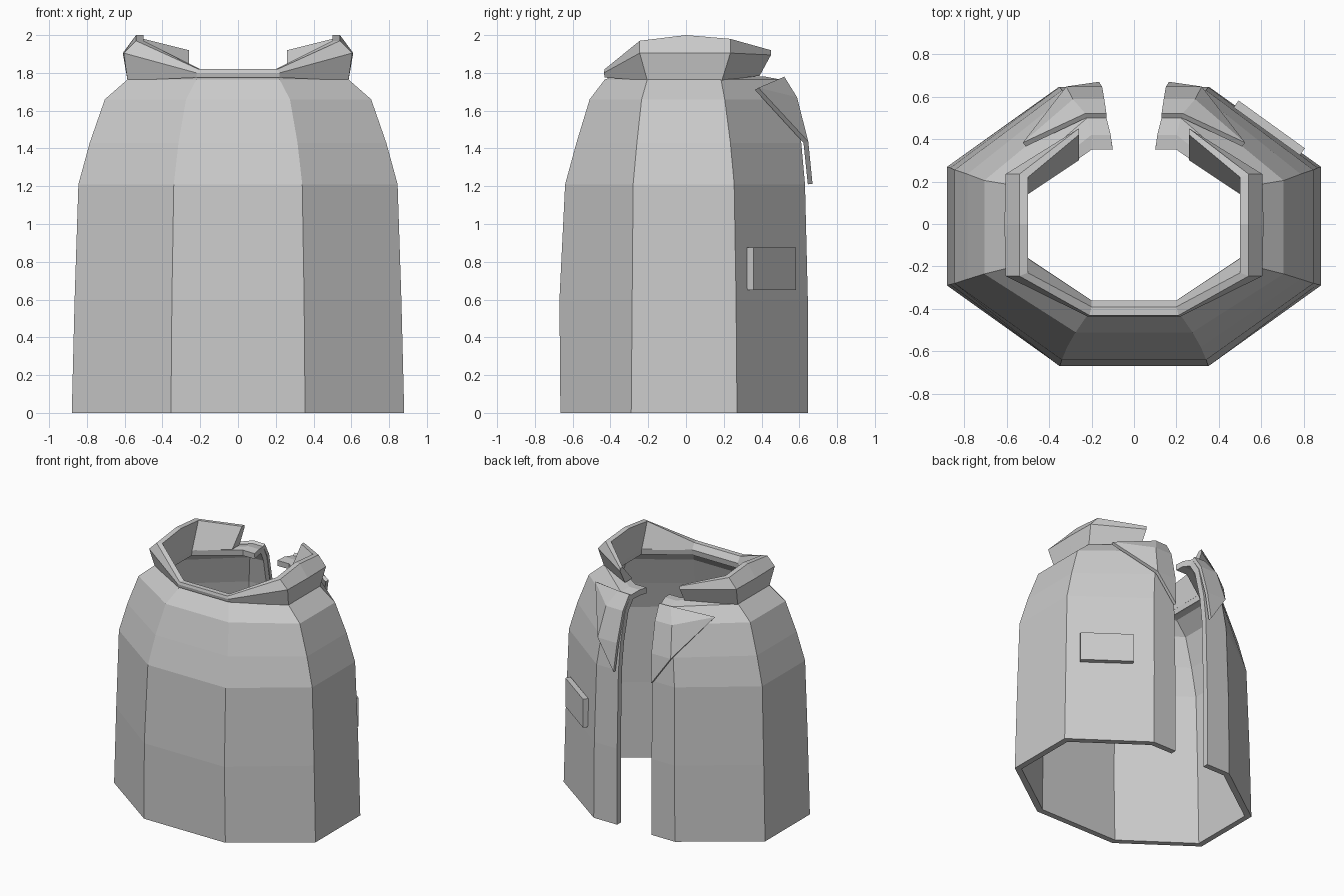
import bpy, bmesh, math

if "Cube" in bpy.data.objects:
    bpy.data.objects.remove(bpy.data.objects["Cube"])


def make_object(name, verts, faces, recalc=False):
    mesh = bpy.data.meshes.new(name)
    mesh.from_pydata(verts, [], faces)
    if recalc:
        bm = bmesh.new()
        bm.from_mesh(mesh)
        bmesh.ops.recalc_face_normals(bm, faces=bm.faces)
        bm.to_mesh(mesh)
        bm.free()
    ob = bpy.data.objects.new(name, mesh)
    bpy.context.collection.objects.link(ob)
    return ob


def solidify(ob, thickness, offset):
    mod = ob.modifiers.new("thickness", "SOLIDIFY")
    mod.thickness = thickness
    mod.offset = offset
    mod.use_even_offset = True


def flip(p):
    return (-p[0], p[1], p[2])


# Coat body: open octagonal rings from hem to neckline
# z, opening x, corner x, back y, side x, side back y, side front y, front y
rings = [
    (0.00, .15, .355, .645, .88, .27, -.29, -.665),
    (0.60, .15, .35, .645, .865, .265, -.285, -.67),
    (1.21, .15, .34, .63, .845, .255, -.28, -.64),
    (1.43, .145, .315, .61, .785, .235, -.26, -.58),
    (1.66, .14, .275, .56, .705, .205, -.235, -.51),
    (1.765, .13, .22, .50, .585, .185, -.205, -.43),
    (1.78, .11, .20, .42, .53, .16, -.18, -.39),
    (1.775, .10, .20, .35, .50, .14, -.16, -.36),
]
verts, faces = [], []
for z, o, xc, yb, xs, yr, yf, yfront in rings:
    half = [(o, yb, z), (xc, yb, z), (xs, yr, z), (xs, yf, z), (xc, yfront, z)]
    verts += half + [flip(p) for p in reversed(half)]
n = 10
for r in range(len(rings) - 1):
    for i in range(n - 1):
        a = r * n + i
        faces.append((a, a + n, a + n + 1, a + 1))
body = make_object("coat_body", verts, faces)
solidify(body, 0.045, -1)

# Collar: cross-section lofted from one tip round the front to the other
# each station: outer bottom, outer fold, top outer, top inner, inner bottom
stations = [
    [(.26, .39, 1.785), (.26, .45, 1.895), (.26, .45, 1.92), (.26, .42, 1.92), (.26, .30, 1.785)],
    [(.585, .19, 1.76), (.605, .235, 1.905), (.54, .235, 1.98), (.50, .22, 1.98), (.50, .14, 1.77)],
    [(.585, 0, 1.76), (.61, 0, 1.905), (.54, 0, 2.0), (.50, 0, 2.0), (.50, 0, 1.77)],
    [(.585, -.205, 1.76), (.605, -.245, 1.905), (.54, -.245, 1.97), (.50, -.23, 1.97), (.50, -.16, 1.77)],
    [(.22, -.43, 1.775), (.22, -.435, 1.80), (.21, -.43, 1.82), (.20, -.39, 1.82), (.20, -.36, 1.775)],
]
stations += [[flip(p) for p in s] for s in reversed(stations)]
m = 5
verts = [p for s in stations for p in s]
faces = [tuple(range(m)), tuple(range(len(verts) - m, len(verts)))]
for s in range(len(stations) - 1):
    for k in range(m):
        a, b = s * m + k, s * m + (k + 1) % m
        faces.append((a, b, b + m, a + m))
make_object("collar", verts, faces, recalc=True)

# Lapels: folded triangular flaps beside the opening
verts = [
    (.165, .645, 1.21),
    (.15, .622, 1.43), (.315, .622, 1.43),
    (.14, .565, 1.66), (.28, .565, 1.66),
    (.13, .50, 1.765), (.225, .50, 1.765),
    (.51, .365, 1.71),
]
faces = [(0, 1, 2), (1, 3, 4, 2), (2, 4, 7), (3, 5, 6, 4), (4, 6, 7)]
lapel = make_object("lapels", verts, faces)
solidify(lapel, 0.025, 1)
lapel.modifiers.new("mirror", "MIRROR")

# Chest pocket on one angled panel
bpy.ops.mesh.primitive_cube_add(size=1, location=(.637, .453, .7625),
                                rotation=(0, 0, math.atan2(-.375, .52)))
pocket = bpy.context.object
pocket.name = "pocket"
pocket.scale = (.385, .04, .225)
